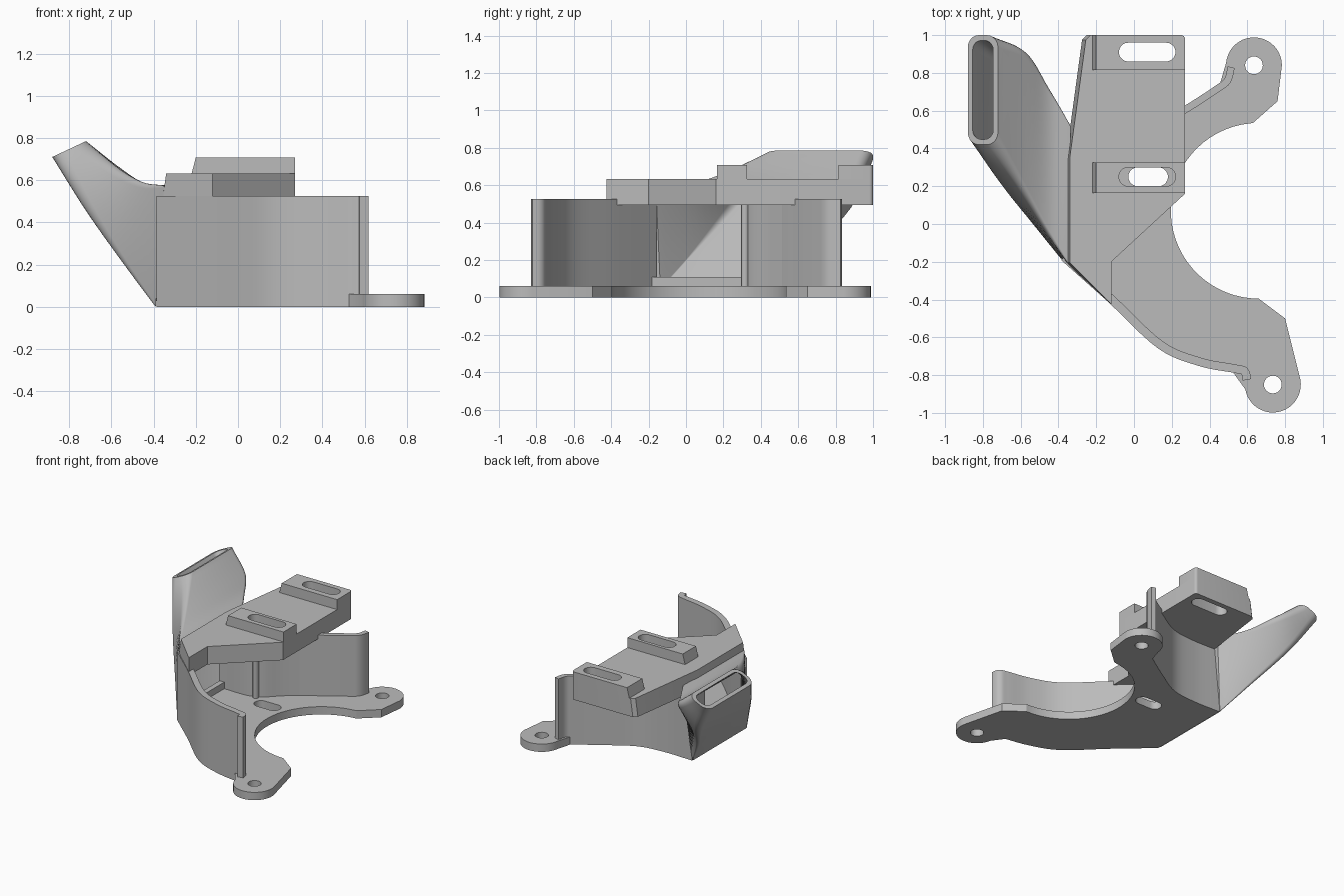
import bpy
import math
from mathutils import Vector

old = bpy.data.objects.get("Cube")
if old:
    bpy.data.objects.remove(old, do_unlink=True)

grey = bpy.data.materials.new("light_grey")
grey.use_nodes = True
grey.diffuse_color = (0.5, 0.5, 0.5, 1)
grey.node_tree.nodes["Principled BSDF"].inputs["Base Color"].default_value = (0.5, 0.5, 0.5, 1)


def finish(name, mesh):
    """Link a mesh as a named part with smooth shading and sharp edges."""
    mesh.materials.clear()
    mesh.materials.append(grey)
    ob = bpy.data.objects.new(name, mesh)
    bpy.context.collection.objects.link(ob)
    bpy.ops.object.select_all(action='DESELECT')
    ob.select_set(True)
    bpy.context.view_layer.objects.active = ob
    bpy.ops.object.shade_smooth_by_angle(angle=math.radians(30))


def smooth(points, steps=6):
    """Catmull-Rom path through the points."""
    p = [Vector(q) for q in points]
    p = [2 * p[0] - p[1]] + p + [2 * p[-1] - p[-2]]
    out = []
    for a, b, c, d in zip(p, p[1:], p[2:], p[3:]):
        for i in range(steps):
            t = i / steps
            out.append(0.5 * (2 * b + (c - a) * t + (2 * a - 5 * b + 4 * c - d) * t**2
                              + (3 * b - a - 3 * c + d) * t**3))
    return out + [p[-2]]


def arc(x, y, r, start, end, n=20):
    angles = [math.radians(start + (end - start) * i / n) for i in range(n + 1)]
    return [Vector((x + r * math.cos(a), y + r * math.sin(a))) for a in angles]


def slot(x0, x1, y, r):
    return arc(x0 + r, y, r, 90, 270, 10) + arc(x1 - r, y, r, -90, 90, 10)


def slab(name, outline, z0, z1, holes=(), lean=0):
    """Extruded outline with holes; lean pulls in the upper left edge."""
    curve = bpy.data.curves.new(name, 'CURVE')
    curve.dimensions = '2D'
    curve.fill_mode = 'BOTH'
    curve.extrude = (z1 - z0) / 2
    for loop in [outline, *holes]:
        spline = curve.splines.new('POLY')
        spline.points.add(len(loop) - 1)
        for point, q in zip(spline.points, loop):
            point.co = (q[0], q[1], 0, 1)
        spline.use_cyclic_u = True
    temp = bpy.data.objects.new(name + "_curve", curve)
    bpy.context.collection.objects.link(temp)
    graph = bpy.context.evaluated_depsgraph_get()
    mesh = bpy.data.meshes.new_from_object(temp.evaluated_get(graph))
    bpy.data.objects.remove(temp, do_unlink=True)
    for v in mesh.vertices:
        if v.co.z > 0 and v.co.x < -0.2:
            v.co.x += lean
        v.co.z += (z0 + z1) / 2
    finish(name, mesh)


def sides(path, width):
    """The two edges of a ribbon that follows a path; the left one is outside."""
    left, right = [], []
    for i, p in enumerate(path):
        d = (path[min(i + 1, len(path) - 1)] - path[max(i - 1, 0)]).normalized()
        n = Vector((-d.y, d.x)) * width / 2
        left.append(p + n)
        right.append(p - n)
    return left, right


# Curved side walls
front_path = smooth([(.597, -.825), (.585, -.78), (.53, -.765), (.35, -.73),
                     (.14, -.64), (-.12, -.398), (-.37, -.175)])
back_path = smooth([(-.385, .46), (-.15, .455), (.06, .485), (.27, .605),
                    (.44, .715), (.495, .76), (.515, .83)])
outer = {}
for name, path, width in (("front_wall", front_path, .045), ("back_wall", back_path, .038)):
    left, right = sides(path, width)
    outer[name] = left
    slab(name, left + right[::-1], 0.03, 0.525)

# Thick cheek, post and sill around the duct inlet
cheek = smooth([(-.375, .305), (-.09, .315), (.08, .45), (.27, .6)])
slab("inlet_cheek", cheek + [(.06, .49), (-.15, .46), (-.375, .46)], .05, .52)
slab("inlet_post", arc(-.07, .315, .022, 0, 330, 11), .05, .52)
slab("inlet_sill", [(-.37, -.17), (-.33, -.19), (-.33, .32), (-.37, .32)], .05, .11)

# Base plate with two mounting ears
outline = (arc(.735, -.85, .148, 10, -170)
           + outer["front_wall"][12:] + outer["back_wall"][:-10]
           + arc(.635, .84, .148, 175, 0) + [Vector((.76, .65)), Vector((.63, .535))]
           + arc(.66, .07, .465, 96, 270, 32) + [Vector((.8, -.5))])
slab("base_plate", outline, 0, .06,
     [arc(.735, -.85, .047, 0, 345, 23), arc(.635, .84, .047, 0, 345, 23),
      slot(-.03, .18, .25, .05)])

# Top plate and its two slotted pads
slots = [slot(-.08, .22, y, .05) for y in (.25, .91)]
back_corner = arc(.25, .98, .02, 0, 90, 4)
slab("top_plate", [(-.12, -.425), (-.12, -.2), (.27, .16)] + back_corner
     + [(-.25, 1), (-.275, .975), (-.36, .35), (-.36, -.205)], .495, .632, slots, lean=.02)
slab("front_pad", [(-.22, .165), (.27, .165), (.27, .325), (-.22, .325)],
     .63, .708, [slots[0]], lean=.02)
slab("back_pad", [(-.22, .815), (.27, .815)] + back_corner + [(-.22, 1)],
     .63, .708, [slots[1]], lean=.02)

# Hollow duct: corner rails run from the inlet to the raised mouth
rails = [
    smooth([(-.39, -.18, 0), (-.55, .015, .215), (-.72, .215, .455), (-.88, .42, .71)]),
    smooth([(-.39, .48, 0), (-.55, .65, .215), (-.72, .88, .455), (-.88, 1, .71)]),
    smooth([(-.335, .52, .575), (-.45, .73, .59), (-.56, .92, .66), (-.72, 1, .785)]),
    smooth([(-.35, -.21, .575), (-.45, -.06, .59), (-.57, .15, .66), (-.72, .42, .785)]),
]
count = len(rails[0])


def duct_ring(i, inset):
    """Rounded rectangle fitted between the four rails."""
    a, b, c, d = [rail[i] for rail in rails]
    length = (b - a).length
    height = (d - a).length
    r = max(.01 + .055 * i / (count - 1) - inset / 2, .004)
    ring = []
    for u, v, start in ((1, 0, -90), (1, 1, 0), (0, 1, 90), (0, 0, 180)):
        su, sv = 1 - 2 * u, 1 - 2 * v
        for q in arc(0, 0, r, start, start + 90, 5):
            s = u + (su * (inset + r) + q.x) / length
            t = v + (sv * (inset + r) + q.y) / height
            ring.append(a * (1 - s) * (1 - t) + b * s * (1 - t) + c * s * t + d * (1 - s) * t)
    return ring


rings = [duct_ring(i, 0) for i in range(count)]
rings += [duct_ring(i, .045 - .017 * i / (count - 1)) for i in reversed(range(count))]
n = len(rings[0])
faces = []
for i in range(len(rings)):
    j = (i + 1) % len(rings)
    for k in range(n):
        m = (k + 1) % n
        faces.append((i * n + k, j * n + k, j * n + m, i * n + m))
mesh = bpy.data.meshes.new("duct")
mesh.from_pydata([p for ring in rings for p in ring], [], faces)
mesh.update()

# Turn the duct faces outward if its signed volume is negative
if sum(f.center.dot(f.normal) * f.area for f in mesh.polygons) < 0:
    mesh.flip_normals()
finish("duct", mesh)
